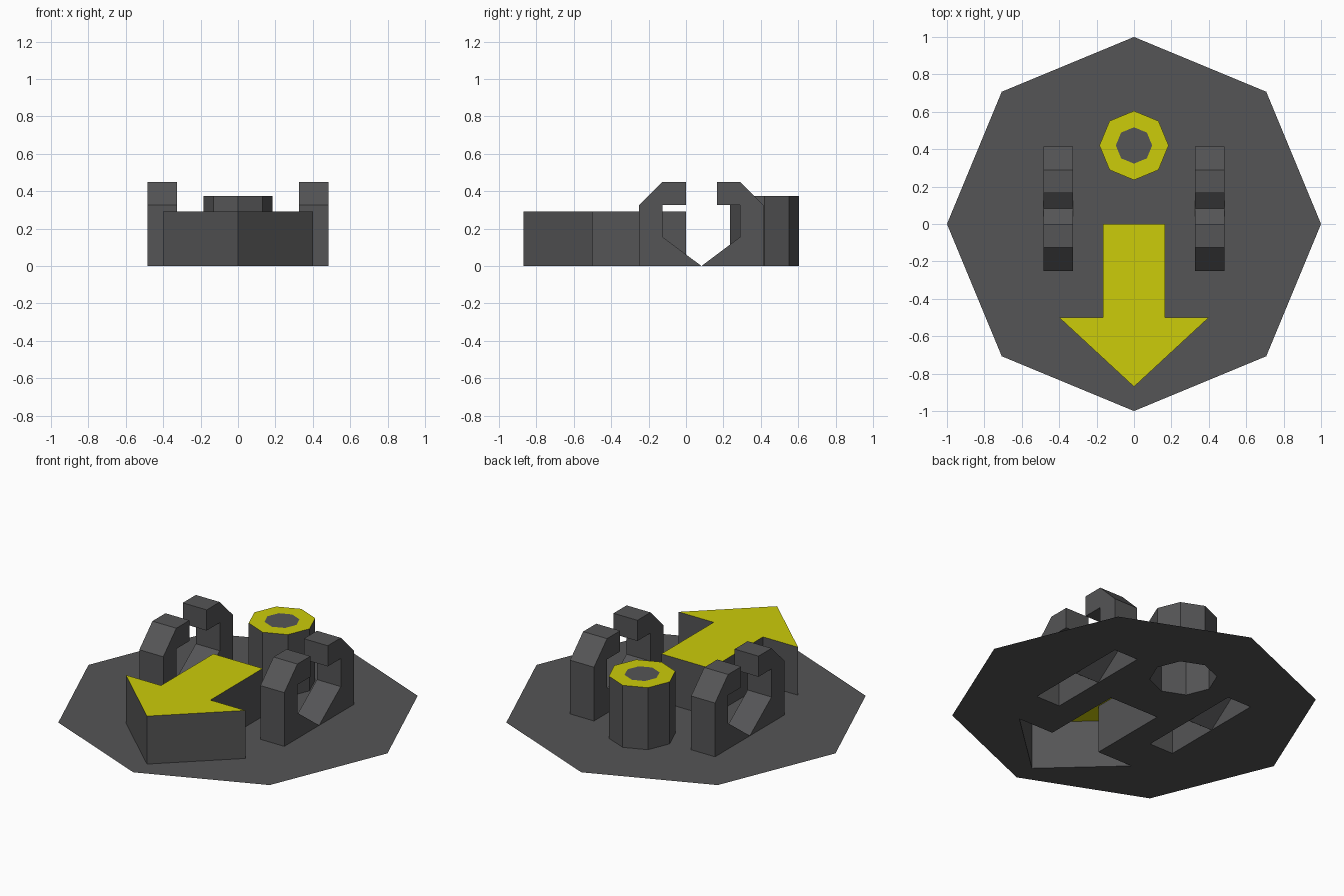
import bpy, bmesh, math
from mathutils import Vector

if "Cube" in bpy.data.objects:
    bpy.data.objects.remove(bpy.data.objects["Cube"])


def material(name, rgb):
    m = bpy.data.materials.new(name)
    m.diffuse_color = (*rgb, 1)
    m.use_nodes = True
    m.node_tree.nodes["Principled BSDF"].inputs["Base Color"].default_value = m.diffuse_color
    return m


GREY = material("dark grey", (0.09, 0.09, 0.093))
YELLOW = material("yellow", (0.604, 0.604, 0.003))


def octagon(radius, cy=0.0):
    return [(radius * math.sin(i * math.pi / 4), cy + radius * math.cos(i * math.pi / 4))
            for i in range(8)]


def finish(name, bm):
    mesh = bpy.data.meshes.new(name)
    bm.to_mesh(mesh)
    bm.free()
    mesh.materials.append(GREY)
    mesh.materials.append(YELLOW)
    obj = bpy.data.objects.new(name, mesh)
    bpy.context.collection.objects.link(obj)
    return obj


def shell(bm, points, offset):
    """Extrude a polygon by offset, then leave it open on the ground."""
    face = bm.faces.new([bm.verts.new(p) for p in points])
    ext = bmesh.ops.extrude_face_region(bm, geom=[face], use_keep_orig=True)
    moved = [g for g in ext["geom"] if isinstance(g, bmesh.types.BMVert)]
    bmesh.ops.translate(bm, verts=moved, vec=Vector(offset))
    bmesh.ops.recalc_face_normals(bm, faces=bm.faces[:])
    floor = [f for f in bm.faces if all(abs(v.co.z) < 1e-5 for v in f.verts)]
    bmesh.ops.delete(bm, geom=floor, context='FACES')


def yellow_top(bm, height):
    for f in bm.faces:
        if f.normal.z > 0.9 and f.calc_center_median().z > height - 0.01:
            f.material_index = 1


# Footprints of the raised parts
RING_Y, RING_R, HOLE_R, RING_H = 0.42, 0.185, 0.09, 0.375
ARROW_H = 0.29
half_arrow = [(0.165, 0), (0.165, -0.5), (0.4, -0.5)]
arrow = half_arrow + [(0, -0.87)] + [(-x, y) for x, y in reversed(half_arrow)]
ring = octagon(RING_R, RING_Y)
slots = [[(s * 0.325, -0.25), (s * 0.485, -0.25), (s * 0.485, 0.415), (s * 0.325, 0.415)]
         for s in (-1, 1)]

# Thin base plate, open beneath each raised part
bm = bmesh.new()
for loop in [octagon(1.0), arrow, ring] + slots:
    vs = [bm.verts.new((x, y, 0)) for x, y in loop]
    for a, b in zip(vs, vs[1:] + vs[:1]):
        bm.edges.new((a, b))
bmesh.ops.triangle_fill(bm, use_beauty=True, edges=bm.edges[:], normal=(0, 0, 1))
bm.normal_update()
bmesh.ops.reverse_faces(bm, faces=[f for f in bm.faces if f.normal.z < 0])
bmesh.ops.dissolve_limit(bm, angle_limit=0.01, verts=bm.verts[:], edges=bm.edges[:])
finish("base_plate", bm)

# Direction arrow with a yellow top
bm = bmesh.new()
shell(bm, [(x, y, 0) for x, y in arrow], (0, 0, ARROW_H))
bm.normal_update()
yellow_top(bm, ARROW_H)
finish("arrow", bm)

# Octagonal post: yellow ring around a grey centre
bm = bmesh.new()
shell(bm, [(x, y, 0) for x, y in ring], (0, 0, RING_H))
bm.normal_update()
yellow_top(bm, RING_H)
centre = [f for f in bm.faces if f.material_index == 1]
bmesh.ops.inset_individual(bm, faces=centre,
                           thickness=(RING_R - HOLE_R) * math.cos(math.pi / 8))
centre[0].material_index = 0
finish("ring_post", bm)

# Clips: two facing jaws on each side
jaw = [(-0.25, 0), (-0.25, 0.325), (-0.125, 0.45), (0, 0.45), (0, 0.325),
       (-0.125, 0.325), (-0.125, 0.155), (0.0825, 0)]
for side, s in (("left", -1), ("right", 1)):
    for end, profile in (("front", jaw), ("back", [(0.165 - y, z) for y, z in jaw])):
        bm = bmesh.new()
        shell(bm, [(s * 0.325, y, z) for y, z in profile], (s * 0.16, 0, 0))
        finish(f"{side}_{end}_clip_jaw", bm)
